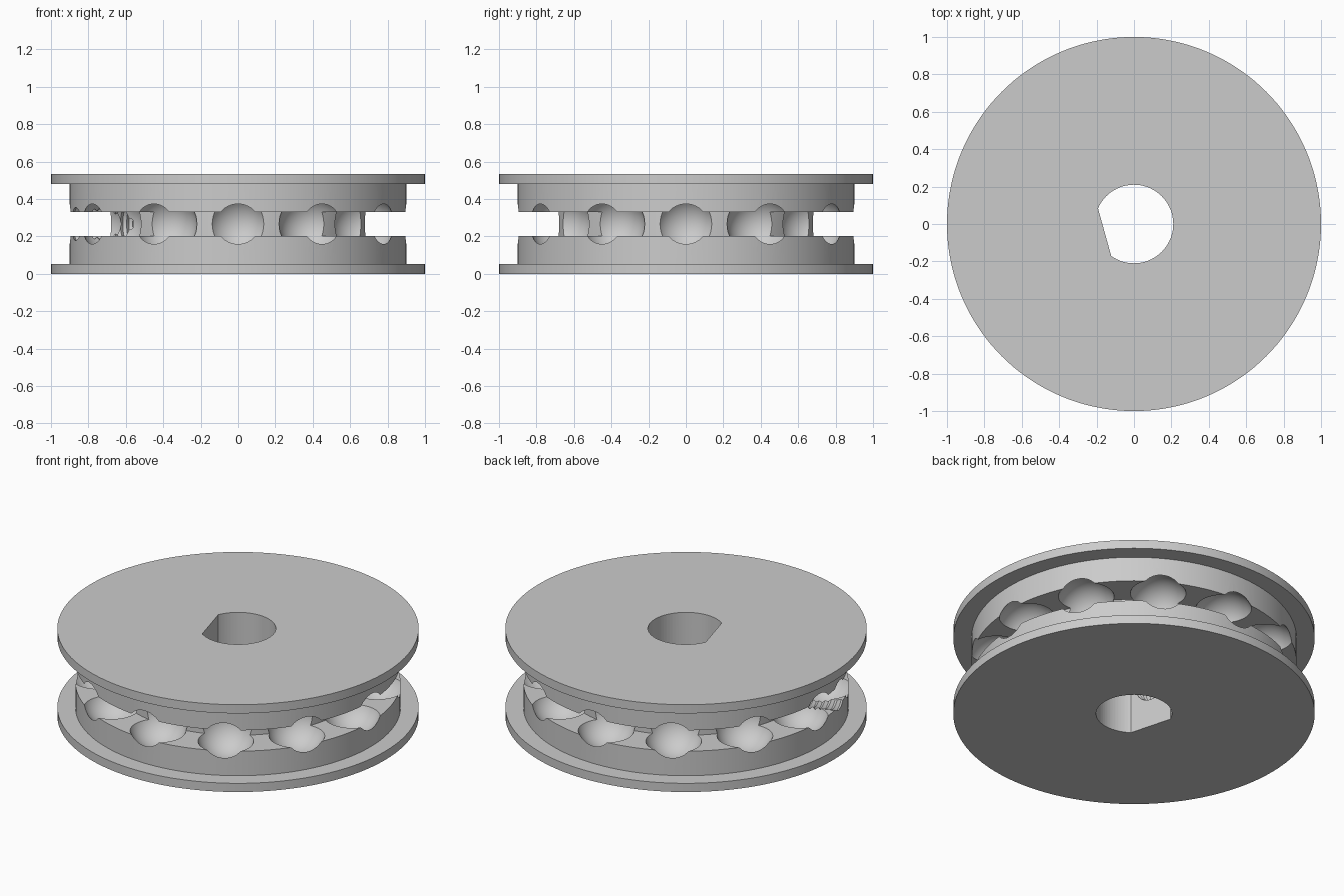
import bpy, bmesh, math
from mathutils import Matrix, Vector

if "Cube" in bpy.data.objects:
    bpy.data.objects.remove(bpy.data.objects["Cube"], do_unlink=True)

HEIGHT, MID = 0.533, 0.2665
POCKETS = 12
SCREW_ANGLE = math.radians(195.5)

grey = bpy.data.materials.new("plain_grey")
grey.use_nodes = True
colour = (0.6, 0.6, 0.6, 1)
grey.diffuse_color = colour
grey.node_tree.nodes["Principled BSDF"].inputs["Base Color"].default_value = colour


def make_object(name, bm):
    bmesh.ops.recalc_face_normals(bm, faces=bm.faces[:])
    mesh = bpy.data.meshes.new(name)
    bm.to_mesh(mesh)
    bm.free()
    mesh.materials.append(grey)
    obj = bpy.data.objects.new(name, mesh)
    bpy.context.collection.objects.link(obj)
    return obj


def lathe(profile, steps):
    """Closed solid from (radius, z) points that begin and end on the axis."""
    bm = bmesh.new()
    verts = [bm.verts.new((r, 0, z)) for r, z in profile]
    edges = [bm.edges.new(pair) for pair in zip(verts, verts[1:])]
    bmesh.ops.spin(bm, geom=verts + edges, axis=(0, 0, 1), cent=(0, 0, 0),
                   angle=math.tau, steps=steps, use_merge=False)
    bmesh.ops.remove_doubles(bm, verts=bm.verts[:], dist=1e-5)
    return bm


# Flanged wheel with a groove round its middle
half = [(0, 0), (1, 0), (1, 0.053), (0.9, 0.053), (0.9, 0.203), (0.693, 0.203)]
wheel = make_object("chain_wheel", lathe(
    half + [(r, HEIGHT - z) for r, z in reversed(half)], 144))

# Ball pockets
bm = bmesh.new()
for i in range(POCKETS):
    place = Matrix.Rotation(math.tau * i / POCKETS, 4, 'Z') @ Matrix.Translation((0.772, 0, MID))
    bmesh.ops.create_uvsphere(bm, u_segments=48, v_segments=24, radius=0.167, matrix=place)
pocket_cutter = make_object("pocket_cutter", bm)

# Threaded screw hole
pitch, turns = 0.034, 30
thread = [(0, 0.05)]
for i in range(turns):
    thread += [(0.088, 0.05 + i * pitch), (0.102, 0.05 + (i + 0.5) * pitch)]
thread += [(0, thread[-1][1])]
bm = lathe(thread, 32)
bm.transform(Matrix.Translation((0, 0, MID)) @ Matrix.Rotation(SCREW_ANGLE, 4, 'Z')
             @ Matrix.Rotation(math.pi / 2, 4, 'Y'))
screw_cutter = make_object("screw_hole_cutter", bm)

# Shaft bore with one flat side facing the screw
bore, flat = 0.21, 0.163
bm = bmesh.new()
start = math.acos(flat / bore)
sweep = math.tau - 2 * start
ring = []
for i in range(57):
    a = SCREW_ANGLE + start + sweep * i / 56
    ring.append(bm.verts.new((bore * math.cos(a), bore * math.sin(a), -0.1)))
base = bm.faces.new(ring)
top = bmesh.ops.extrude_face_region(bm, geom=[base])["geom"]
bmesh.ops.translate(bm, vec=Vector((0, 0, HEIGHT + 0.2)),
                    verts=[v for v in top if isinstance(v, bmesh.types.BMVert)])
bore_cutter = make_object("bore_cutter", bm)

# Cut everything out of the wheel
bpy.ops.object.select_all(action='DESELECT')
wheel.select_set(True)
bpy.context.view_layer.objects.active = wheel
for cutter in (bore_cutter, pocket_cutter, screw_cutter):
    cutter.hide_render = True
    mod = wheel.modifiers.new(cutter.name, 'BOOLEAN')
    mod.operation, mod.solver, mod.object = 'DIFFERENCE', 'EXACT', cutter
    bpy.ops.object.modifier_apply(modifier=mod.name)
    bpy.data.objects.remove(cutter, do_unlink=True)
bpy.ops.object.shade_smooth_by_angle(angle=math.radians(30))
